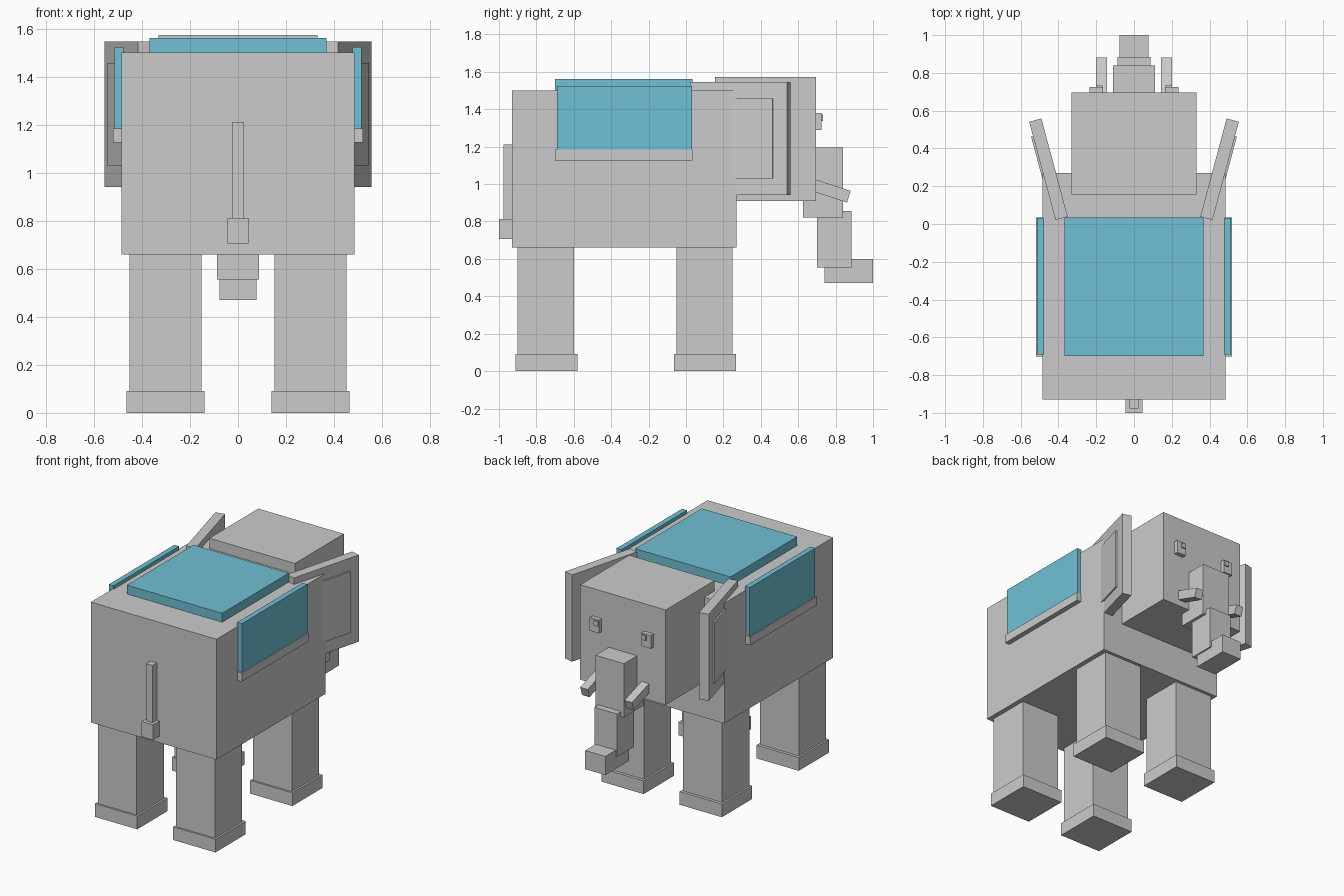
import bpy
import math
from mathutils import Matrix, Vector

old = bpy.data.objects.get("Cube")
if old:
    bpy.data.objects.remove(old, do_unlink=True)


def make_material(name, colour):
    mat = bpy.data.materials.new(name)
    mat.use_nodes = True
    mat.diffuse_color = colour
    mat.node_tree.nodes["Principled BSDF"].inputs["Base Color"].default_value = colour
    return mat


grey = make_material("elephant grey", (0.6, 0.6, 0.6, 1))
blue = make_material("cloth blue", (0.162, 0.53, 0.665, 1))


def box(name, centre, size, mat=grey, rot=None):
    """Box with its size baked into the mesh, optionally turned about its centre."""
    bpy.ops.mesh.primitive_cube_add(size=1)
    ob = bpy.context.object
    ob.name = ob.data.name = name
    turn = rot or Matrix.Identity(4)
    ob.data.transform(turn @ Matrix.Diagonal((*size, 1)))
    ob.location = centre
    ob.data.materials.append(mat)
    return ob


def span(name, x, y, z, mat=grey):
    """Box given by its range along each axis."""
    ranges = (x, y, z)
    return box(name, [(a + b) / 2 for a, b in ranges], [b - a for a, b in ranges], mat)


def centred(half):
    return (-half, half)


# Body and head
span("body", centred(0.485), (-0.93, 0.27), (0.66, 1.50))
span("head", centred(0.33), (0.155, 0.695), (0.91, 1.573))

# Trunk, in three stepped blocks
span("trunk_upper", centred(0.11), (0.625, 0.84), (0.82, 1.195))
span("trunk_middle", centred(0.088), (0.70, 0.885), (0.555, 0.855))
span("trunk_tip", centred(0.078), (0.74, 1.0), (0.47, 0.60))

# Tail
span("tail", centred(0.024), (-0.977, -0.92), (0.81, 1.212))
span("tail_tuft", centred(0.044), (-1.0, -0.92), (0.705, 0.812))

# Cloth over the back
span("saddle_cloth", centred(0.368), (-0.70, 0.035), (1.49, 1.562), blue)

# Paired parts
for side, s in (("left", 1), ("right", -1)):
    # Legs and feet
    for place, y in (("tail_end", -0.75), ("head_end", 0.098)):
        box(f"{place}_leg_{side}", (s * 0.302, y + 0.0, 0.38), (0.30, 0.30, 0.60))
        box(f"{place}_foot_{side}", (s * 0.302, y + 0.004, 0.046), (0.326, 0.333, 0.092))

    # Hanging cloth panel with a plain hem
    box(f"cloth_panel_{side}", (s * 0.495, -0.33, 1.353), (0.037, 0.722, 0.343), blue)
    box(f"cloth_hem_{side}", (s * 0.497, -0.333, 1.155), (0.046, 0.735, 0.06))

    # Ear flaring outwards, with a thin raised panel on its outer face
    flare = Matrix.Rotation(-s * math.radians(15), 4, "Z")
    ear_centre = Vector((s * 0.453, 0.29, 1.243))
    outward = flare @ Vector((s, 0, 0))
    box(f"ear_{side}", ear_centre, (0.067, 0.538, 0.605), rot=flare)
    box(f"ear_panel_{side}", ear_centre + outward * 0.035, (0.018, 0.38, 0.427), rot=flare)

    # Tusk sloping down
    slope = Matrix.Rotation(math.radians(-18), 4, "X")
    box(f"tusk_{side}", (s * 0.171, 0.752, 0.971), (0.058, 0.25, 0.065), rot=slope)

    # Eye and raised pupil
    box(f"eye_{side}", (s * 0.2, 0.705, 1.335), (0.072, 0.04, 0.092))
    box(f"pupil_{side}", (s * 0.185, 0.716, 1.355), (0.034, 0.034, 0.034))
